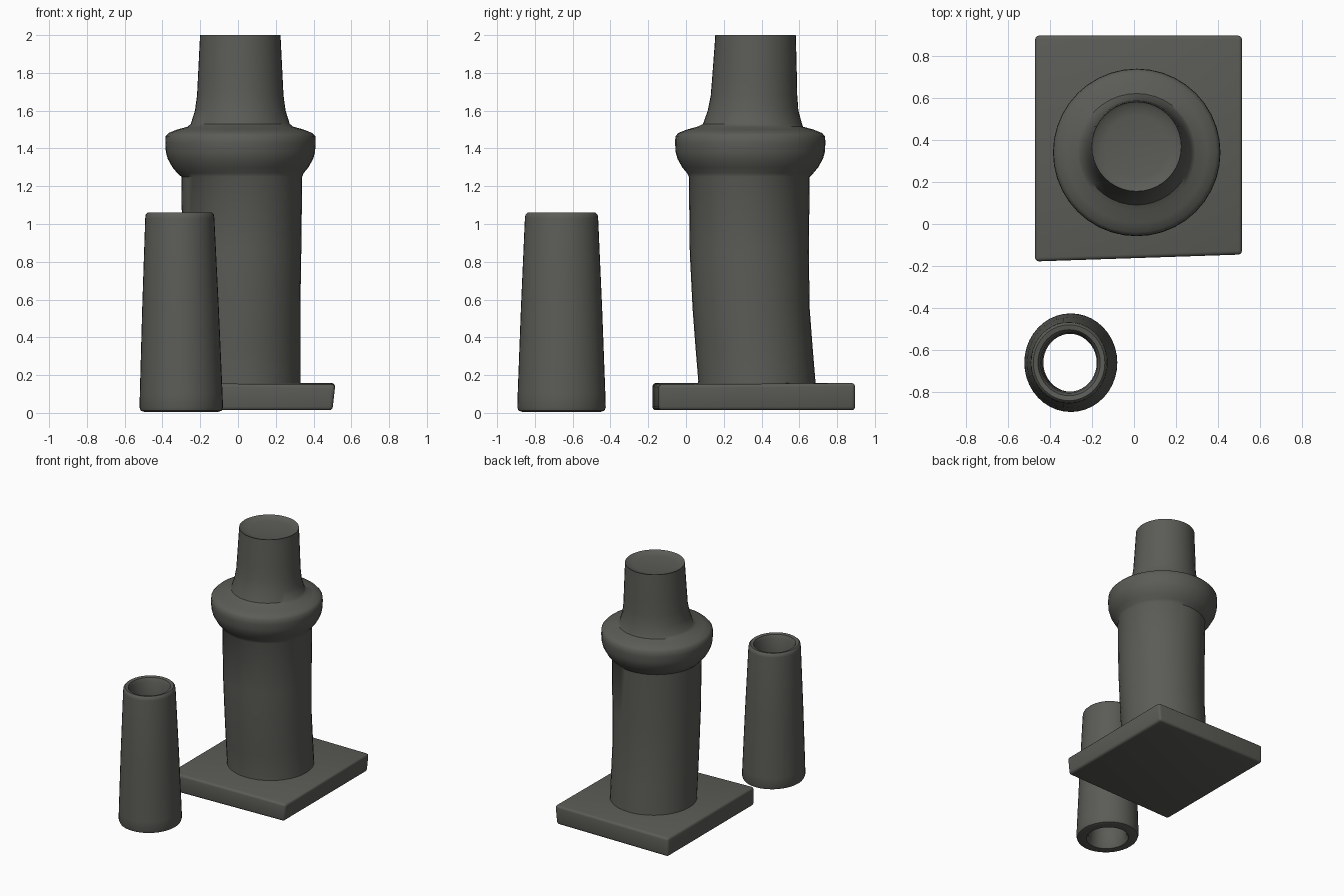
import bpy
import bmesh
from math import cos, sin, tau, radians

cube = bpy.data.objects.get("Cube")
if cube:
    bpy.data.objects.remove(cube, do_unlink=True)

# One dark stone colour for everything
stone = bpy.data.materials.new("dark_stone")
stone.use_nodes = True
colour = (0.105, 0.105, 0.094, 1)
stone.diffuse_color = colour
shader = stone.node_tree.nodes["Principled BSDF"]
shader.inputs["Base Color"].default_value = colour
shader.inputs["Roughness"].default_value = 0.9


def finish(name, bm, angle=40):
    bmesh.ops.recalc_face_normals(bm, faces=bm.faces)
    mesh = bpy.data.meshes.new(name)
    bm.to_mesh(mesh)
    bm.free()
    mesh.materials.append(stone)
    obj = bpy.data.objects.new(name, mesh)
    bpy.context.collection.objects.link(obj)
    bpy.ops.object.select_all(action="DESELECT")
    obj.select_set(True)
    bpy.context.view_layer.objects.active = obj
    bpy.ops.object.shade_smooth_by_angle(angle=radians(angle))
    return obj


def loft(name, rings, closed=False, sides=40):
    """Skin elliptical rings given as (centre x, centre y, radius x, radius y, z)."""
    bm = bmesh.new()
    loops = []
    for cx, cy, rx, ry, z in rings:
        loops.append([bm.verts.new((cx + rx * cos(tau * i / sides),
                                    cy + ry * sin(tau * i / sides), z))
                      for i in range(sides)])
    pairs = list(zip(loops, loops[1:]))
    if closed:
        pairs.append((loops[-1], loops[0]))
    for a, b in pairs:
        for i in range(sides):
            j = (i + 1) % sides
            bm.faces.new((a[i], a[j], b[j], b[i]))
    if not closed:
        bm.faces.new(loops[0])
        bm.faces.new(loops[-1])
    return finish(name, bm)


# Slightly leaning shaft, swelling collar and narrow neck with a dished top
column_rings = [(0.02, y, r, r, z) for y, r, z in (
    (0.375, 0.315, 0.10), (0.375, 0.31, 0.17), (0.36, 0.31, 0.35),
    (0.345, 0.31, 0.55), (0.335, 0.315, 0.85), (0.335, 0.32, 1.25))]
column_rings += [(0.013, 0.34, r, r, z) for r, z in (
    (0.335, 1.27), (0.36, 1.30), (0.385, 1.345), (0.395, 1.38), (0.398, 1.43),
    (0.396, 1.465), (0.38, 1.482), (0.335, 1.50), (0.28, 1.515))]
column_rings += [(0.012, y, r, r, z) for y, r, z in (
    (0.352, 0.262, 1.53), (0.355, 0.24, 1.60), (0.36, 0.229, 1.68),
    (0.363, 0.224, 1.78), (0.367, 0.216, 1.94), (0.368, 0.213, 2.0),
    (0.368, 0.20, 1.99), (0.368, 0.15, 1.98))]
loft("column", column_rings)

# Open tapered tube: outer wall up, inner wall back down
tube_profile = ((0.195, 0.005), (0.215, 0.012), (0.221, 0.03), (0.219, 0.10),
                (0.203, 0.55), (0.183, 1.03), (0.18, 1.05), (0.17, 1.06),
                (0.148, 1.055), (0.136, 1.03), (0.13, 0.90), (0.13, 0.10),
                (0.137, 0.03), (0.15, 0.005))
loft("tapered_tube",
     [(-0.30 - 0.008 * z, -0.659, r, r * 1.06, z) for r, z in tube_profile],
     closed=True)

# Square plinth with a skewed front edge and sides drawn in underneath
bm = bmesh.new()
bmesh.ops.create_cube(bm, size=1)
for v in bm.verts:
    right, back, top = v.co.x > 0, v.co.y > 0, v.co.z > 0
    v.co.x = 0.515 if right else -0.47
    v.co.y = 0.895 if back else (-0.145 if right else -0.178)
    v.co.z = (0.15 if right and not back else 0.158) if top else 0.014
    if not top and right:
        v.co.x -= 0.015
bmesh.ops.bevel(bm, geom=bm.edges[:], offset=0.018, segments=3, profile=0.5,
                affect="EDGES")
finish("plinth", bm)
